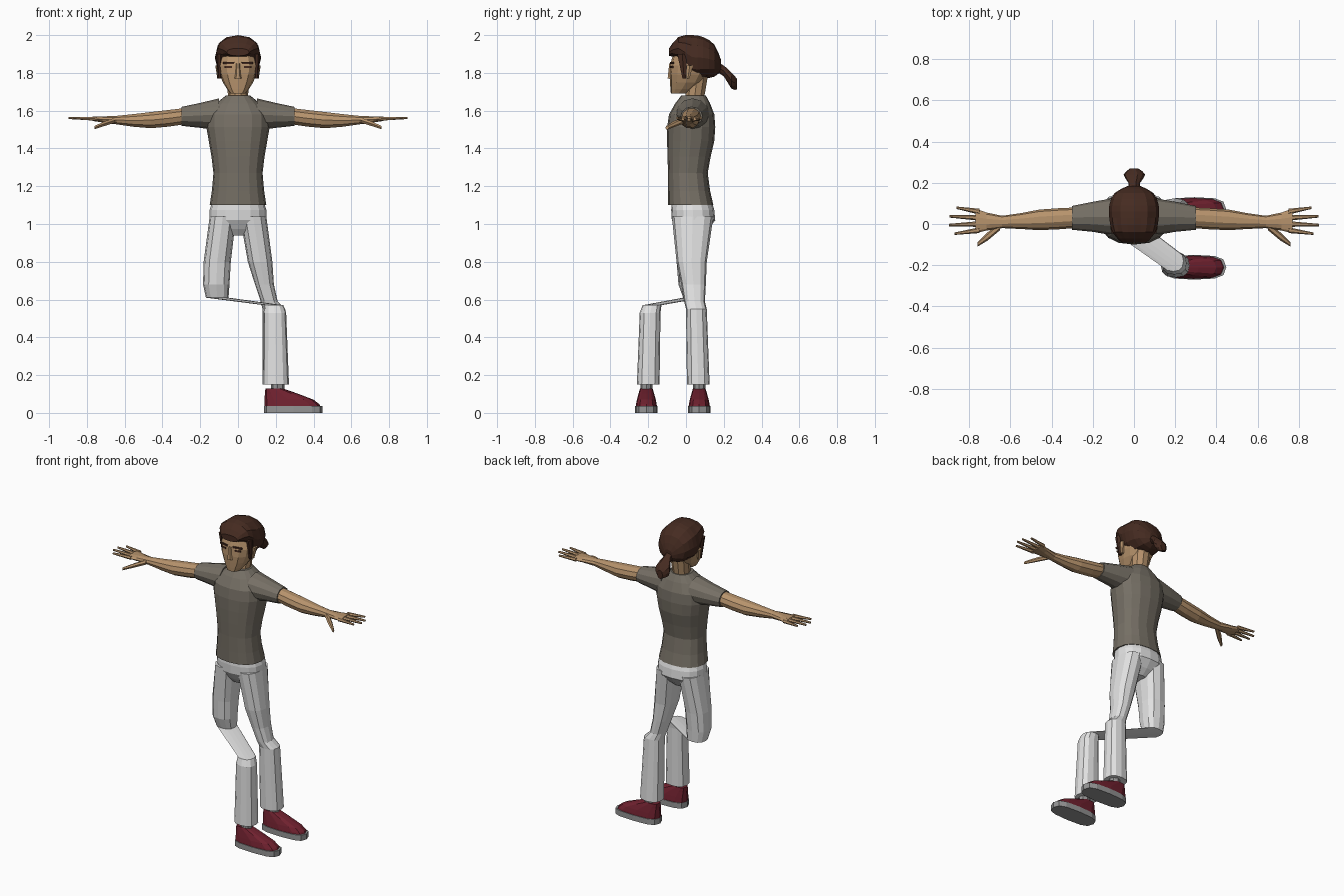
import bpy
import bmesh
import math
from mathutils import Vector

if "Cube" in bpy.data.objects:
    bpy.data.objects.remove(bpy.data.objects["Cube"])


def material(name, red, green, blue):
    result = bpy.data.materials.new(name)
    result.use_nodes = True
    colour = (red, green, blue, 1)
    result.diffuse_color = colour
    result.node_tree.nodes["Principled BSDF"].inputs["Base Color"].default_value = colour
    return result


SKIN = material("skin", .47, .29, .15)
SHIRT = material("shirt_grey", .18, .16, .13)
PANTS = material("trouser_white", .75, .75, .75)
HAIR = material("hair_brown", .06, .024, .015)
SHOE = material("shoe_red", .16, .015, .028)
SOLE = material("sole_grey", .3, .3, .3)


def finish(name, bm, mat):
    bmesh.ops.recalc_face_normals(bm, faces=bm.faces)
    mesh = bpy.data.meshes.new(name)
    bm.to_mesh(mesh)
    bm.free()
    mesh.materials.append(mat)
    part = bpy.data.objects.new(name, mesh)
    bpy.context.collection.objects.link(part)
    return part


def refine(keys, steps):
    """Add rings between the key rings along a smooth curve."""
    keys = [Vector(key) for key in keys]
    padded = [keys[0], *keys, keys[-1]]
    rings = []
    for before, start, end, after in zip(padded, padded[1:], padded[2:], padded[3:]):
        for step in range(steps):
            u = step / steps
            leave, arrive = (end - before) / 2, (after - start) / 2
            bend = leave * (1 - u) - arrive * u + (end - start) * (2 * u - 1)
            rings.append(start.lerp(end, u) + bend * u * (1 - u))
    return rings + [keys[-1]]


def loft(name, mat, axis, keys, sides=12, power=1.0, mirror=1, groove=0.0, steps=1):
    """Skin rings of (place on axis, two centre values, two radii)."""
    bm = bmesh.new()
    main = "xyz".index(axis)
    first, second = [index for index in range(3) if index != main]
    loops = []
    for place, centre_a, centre_b, radius_a, radius_b in refine(keys, steps):
        loop = []
        for index in range(sides):
            angle = math.tau * index / sides
            cosine, sine = math.cos(angle), math.sin(angle)
            depth = 1 - groove * (index % 2)
            point = Vector()
            point[main] = place
            point[first] = centre_a + depth * radius_a * math.copysign(abs(cosine) ** power, cosine)
            point[second] = centre_b + depth * radius_b * math.copysign(abs(sine) ** power, sine)
            point.x *= mirror
            loop.append(bm.verts.new(point))
        loops.append(loop)
    for low, high in zip(loops, loops[1:]):
        for index in range(sides):
            bm.faces.new((low[index - 1], low[index], high[index], high[index - 1]))
    bm.faces.new(loops[0])
    bm.faces.new(loops[-1])
    return finish(name, bm, mat)


def plate(name, mat, location, size, yaw):
    bm = bmesh.new()
    bmesh.ops.create_cube(bm, size=1)
    bmesh.ops.scale(bm, vec=size, verts=bm.verts)
    part = finish(name, bm, mat)
    part.location = location
    part.rotation_euler.z = yaw


# Shirt body
loft("shirt", SHIRT, "z", [
    (1.1, 0, .025, .15, .12), (1.27, 0, .01, .13, .105), (1.44, 0, .025, .155, .125),
    (1.58, 0, .03, .165, .12), (1.68, 0, .04, .065, .065)], sides=16, power=.85, steps=2)

# Neck and head
loft("neck", SKIN, "z", [(1.62, 0, .04, .05, .05), (1.79, 0, .06, .06, .06)], sides=10)
loft("head", SKIN, "z", [
    (1.69, 0, -.04, .04, .04), (1.75, 0, 0, .08, .085), (1.84, 0, .02, .105, .105),
    (1.95, 0, .03, .07, .08)], power=.8, steps=2)
loft("nose", SKIN, "z", [(1.77, 0, -.08, .02, .02), (1.85, 0, -.08, .01, .01)], sides=6)

# Hair, swept back into a tail
loft("hair", HAIR, "y", [
    (-.09, 0, 1.91, .06, .02), (-.04, 0, 1.93, .105, .06), (.03, 0, 1.885, .12, .115),
    (.09, 0, 1.88, .12, .11), (.15, 0, 1.865, .095, .085), (.185, 0, 1.84, .03, .03)],
    sides=24, power=.9, groove=.035, steps=2)
loft("ponytail", HAIR, "y", [
    (.15, 0, 1.84, .03, .03), (.2, 0, 1.81, .03, .03), (.24, 0, 1.76, .055, .045),
    (.27, 0, 1.74, .02, .03)], sides=10, groove=.08, steps=2)

for side, word in ((1, "left"), (-1, "right")):
    # Face details
    plate(word + "_brow", HAIR, (side * .05, -.075, 1.852), (.06, .009, .01), side * .2)
    plate(word + "_eye", HAIR, (side * .05, -.075, 1.832), (.04, .009, .01), side * .2)
    loft(word + "_sideburn", HAIR, "z", [
        (1.77, .097, -.01, .01, .01), (1.9, .1, -.02, .015, .03)], sides=6, mirror=side)
    loft(word + "_ear", SKIN, "z", [
        (1.77, .1, .01, .01, .01), (1.84, .11, .02, .01, .02)], sides=6, mirror=side)

    # Sleeve, arm and palm
    loft(word + "_sleeve", SHIRT, "x", [
        (.1, .035, 1.58, .09, .085), (.2, .035, 1.575, .073, .066),
        (.3, .03, 1.57, .058, .05)], mirror=side)
    loft(word + "_arm", SKIN, "x", [
        (.29, .03, 1.57, .05, .045), (.46, .02, 1.55, .05, .045), (.64, .01, 1.55, .03, .024),
        (.77, .015, 1.557, .06, .012)], sides=10, mirror=side, steps=2)

    # Fingers fanned out from the palm
    for index, finger in enumerate(("index", "middle", "ring", "little")):
        root = .03 * (index - 1)
        tip = root * 1.4 - .005
        reach = .9 - .015 * (index - 1.4) ** 2
        loft(f"{word}_{finger}_finger", SKIN, "x", [
            (.75, root, 1.557, .014, .012), (reach, tip, 1.561, .006, .006)],
            sides=6, mirror=side)
    loft(word + "_thumb", SKIN, "x", [
        (.65, -.01, 1.55, .02, .016), (.71, -.06, 1.53, .02, .014),
        (.76, -.1, 1.51, .01, .01)], sides=6, mirror=side)

# Trousers
loft("trouser_seat", PANTS, "z", [
    (1.12, 0, .03, .135, .105), (1.02, 0, .04, .152, .115), (.94, 0, .03, .05, .05)],
    sides=16, power=.85, steps=2)
shin_radii = (.07, .06)
loft("right_trouser_leg", PANTS, "z", [
    (1.04, -.08, .035, .07, .11), (.8, -.11, .03, .072, .08), (.68, -.115, .03, .07, .07),
    (.61, -.11, .04, .06, .055), (.57, .19, -.18, .05, .05), (.53, .195, -.19, .06, .055),
    (.15, .2, -.2, *shin_radii)], power=.8)
loft("left_trouser_leg", PANTS, "z", [
    (1.04, .08, .035, .07, .11), (.8, .117, .03, .065, .08), (.68, .14, .04, .05, .065),
    (.59, .165, .045, .045, .055), (.55, .19, .055, .06, .055),
    (.15, .2, .065, *shin_radii)], power=.8)

# Feet, both turned sideways
for word, across in (("right", -.21), ("left", .07)):
    loft(word + "_sock", SOLE, "z", [
        (height, .21, across, .036, .032) for height in (.1, .18)], sides=8)
    loft(word + "_shoe_sole", SOLE, "z", [
        (height, .293, across, .155, .06) for height in (0, .036)], power=.65)
    loft(word + "_shoe", SHOE, "z", [
        (.03, .29, across, .15, .057), (.07, .27, across, .13, .05),
        (.13, .19, across, .045, .033)], power=.7, steps=2)
